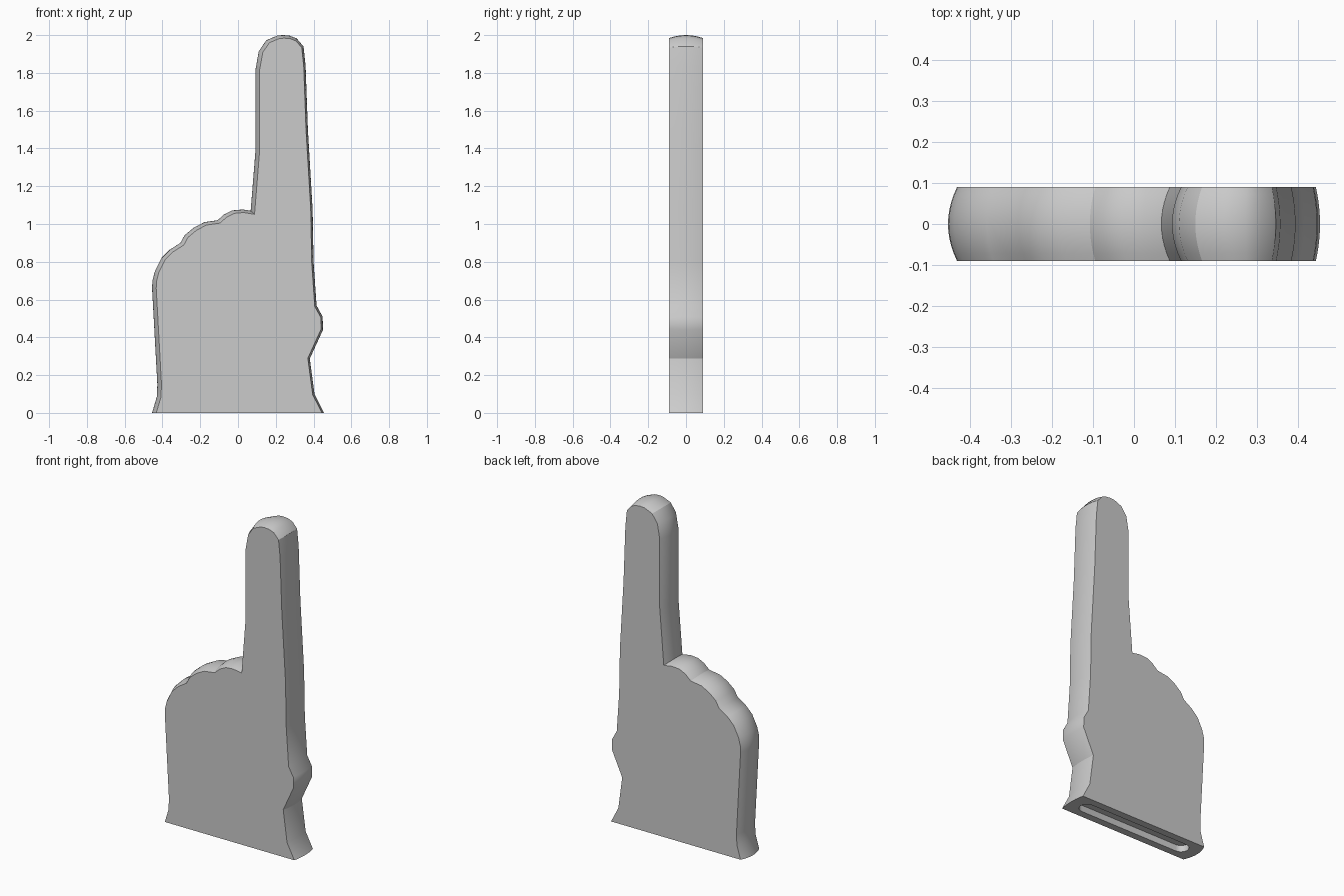
import bpy, bmesh, math
from mathutils import Vector

if "Cube" in bpy.data.objects:
    bpy.data.objects.remove(bpy.data.objects["Cube"])

# Hand silhouette (x, z), from the left cuff over the finger to the right cuff
OUTLINE = [(-.455, 0), (-.43, .085), (-.427, .15), (-.455, .66), (-.453, .70), (-.44, .75),
           (-.405, .82), (-.36, .865), (-.305, .90), (-.283, .94), (-.235, .98),
           (-.178, 1.01), (-.108, 1.02), (-.075, 1.05), (-.03, 1.072), (.025, 1.077),
           (.067, 1.07), (.093, 1.395), (.093, 1.82), (.11, 1.915), (.15, 1.973),
           (.21, 1.998), (.24, 2.0), (.273, 1.997), (.31, 1.983), (.347, 1.94), (.358, 1.835),
           (.37, 1.5), (.395, 1.077), (.40, .8), (.416, .568), (.448, .51),
           (.45, .44), (.38, .287), (.405, .1), (.455, 0)]
HALF, ROWS = .09, 10
pts = [Vector(p) for p in OUTLINE]


def inward(i):
    """Mitred inward direction of an outline point."""
    def normal(a, b):
        d = (b - a).normalized()
        return Vector((d.y, -d.x))
    if i == 0:
        return Vector((1, 0))
    if i == len(pts) - 1:
        return Vector((-1, 0))
    n1, n2 = normal(pts[i - 1], pts[i]), normal(pts[i], pts[i + 1])
    n = (n1 + n2).normalized()
    return n / max(n.dot(n1), .6)


def new_object(name, bm):
    bmesh.ops.recalc_face_normals(bm, faces=bm.faces)
    me = bpy.data.meshes.new(name)
    bm.to_mesh(me)
    bm.free()
    ob = bpy.data.objects.new(name, me)
    bpy.context.collection.objects.link(ob)
    return ob


# Foam hand: outline swept front to back with a bulging rim
bm = bmesh.new()
rows = []
for r in range(ROWS + 1):
    t = 2 * r / ROWS - 1
    row = []
    for i, p in enumerate(pts):
        q = p + (inward(i) * .016 + Vector((.006, 0))) * t * t
        z = 0 if i in (0, len(pts) - 1) else q.y
        row.append(bm.verts.new((q.x, t * HALF, z)))
    rows.append(row)
for a, b in zip(rows, rows[1:]):
    for i in range(len(pts) - 1):
        bm.faces.new((a[i], a[i + 1], b[i + 1], b[i]))
bm.faces.new(rows[0])
bm.faces.new(rows[-1][::-1])
bm.faces.new([r[0] for r in rows] + [r[-1] for r in reversed(rows)])
hand = new_object("foam_hand", bm)

# Rounded slot in the underside
bm = bmesh.new()
rad, half_len, depth = .045, .385, .04
ring = []
for side in (1, -1):
    for k in range(13):
        a = -math.pi / 2 + math.pi * k / 12
        ring.append((side * (half_len - rad + rad * math.cos(a)), side * rad * math.sin(a)))
low = [bm.verts.new((x, y, -.1)) for x, y in ring]
top = [bm.verts.new((x, y, depth)) for x, y in ring]
bm.faces.new(low)
bm.faces.new(top)
for i in range(len(ring)):
    j = (i + 1) % len(ring)
    bm.faces.new((low[i], low[j], top[j], top[i]))
cutter = new_object("slot_cutter", bm)
cutter.hide_render = True

mod = hand.modifiers.new("slot", 'BOOLEAN')
mod.operation, mod.object, mod.solver = 'DIFFERENCE', cutter, 'EXACT'
bpy.context.view_layer.objects.active = hand
hand.select_set(True)
bpy.ops.object.modifier_apply(modifier="slot")
bpy.data.objects.remove(cutter)
bpy.ops.object.shade_smooth_by_angle(angle=math.radians(30))
